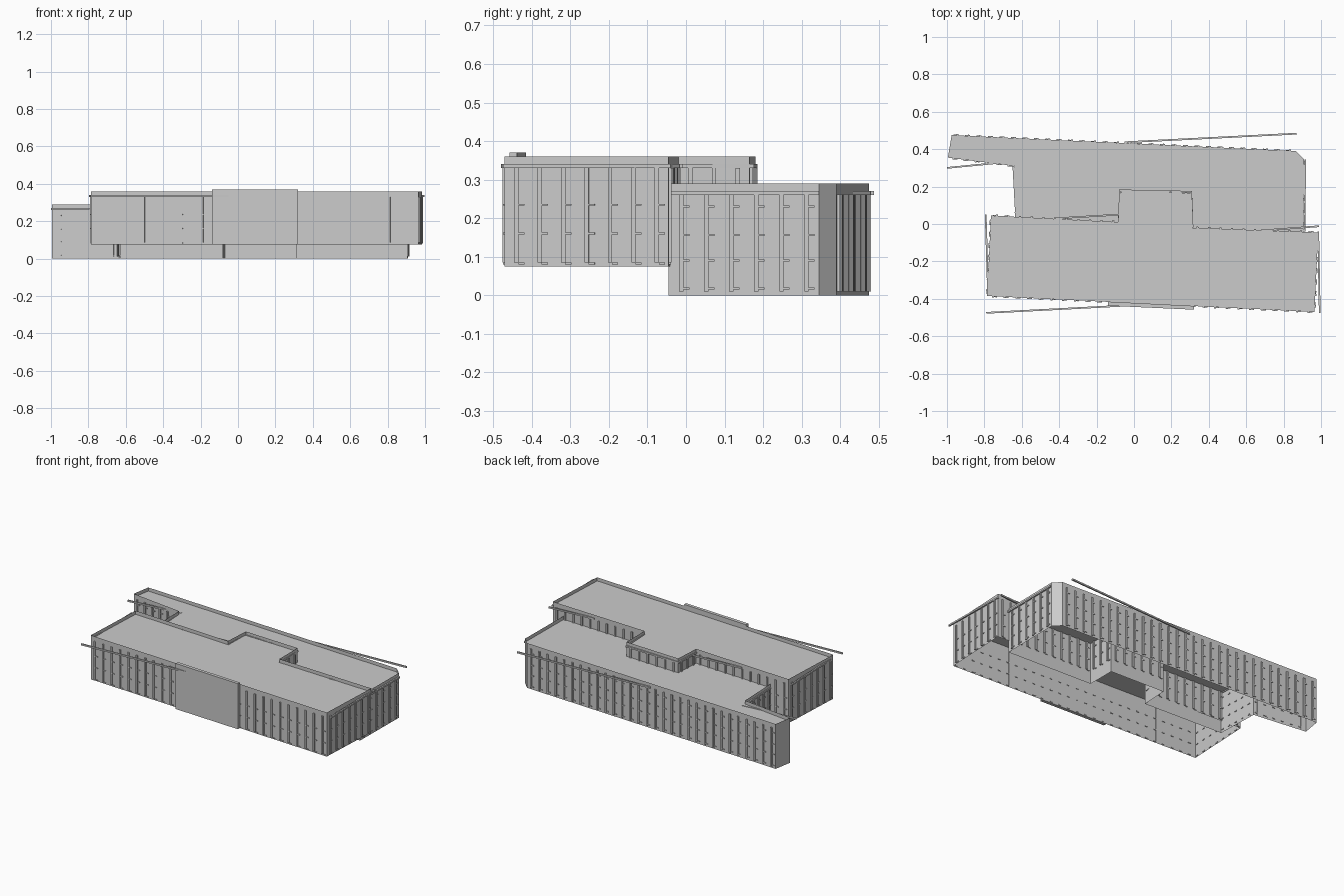
import bpy, bmesh, math
from mathutils import Vector, Matrix

cube = bpy.data.objects.get("Cube")
if cube:
    bpy.data.objects.remove(cube, do_unlink=True)

grey = bpy.data.materials.new("plain_grey")
grey.use_nodes = True
colour = (0.6, 0.6, 0.6, 1)
grey.diffuse_color = colour
grey.node_tree.nodes["Principled BSDF"].inputs["Base Color"].default_value = colour


def finish(bm, name):
    mesh = bpy.data.meshes.new(name)
    bm.to_mesh(mesh)
    bm.free()
    mesh.materials.append(grey)
    obj = bpy.data.objects.new(name, mesh)
    bpy.context.collection.objects.link(obj)
    return obj


def shell(name, outline, low, high, roof):
    """Open-bottomed walls with a roof set below the parapet top."""
    bm = bmesh.new()
    rings = [[bm.verts.new((x, y, z)) for x, y in outline] for z in (low, roof, high)]
    n = len(outline)
    for a, b in zip(rings, rings[1:]):
        for i in range(n):
            j = (i + 1) % n
            bm.faces.new((a[i], a[j], b[j], b[i]))
    bm.faces.new(rings[1])
    return finish(bm, name)


def add_box(bm, centre, size, angle):
    m = Matrix.Translation(centre) @ Matrix.Rotation(angle, 4, 'Z') @ Matrix.Diagonal((*size, 1))
    bmesh.ops.create_cube(bm, size=1, matrix=m)


def fins(name, outline, edges, low, high, floors):
    """Evenly spaced upright window fins with short sills on each floor."""
    bm = bmesh.new()
    for i in edges:
        a = Vector(outline[i])
        d = Vector(outline[(i + 1) % len(outline)]) - a
        count = max(1, round(d.length / 0.062))
        angle = math.atan2(d.y, d.x)
        u = d.normalized()
        out = Vector((u.y, -u.x))
        for k in range(count):
            p = a + d * (k + 0.5) / count
            c = p + out * 0.003
            add_box(bm, (c.x, c.y, (low + high) / 2), (0.011, 0.007, high - low), angle)
            s = p + u * 0.013
            for z in floors:
                add_box(bm, (s.x, s.y, z), (0.016, 0.009, 0.005), angle)
    return finish(bm, name)


def rails(name, lines, z):
    """Thin straight cornice bars."""
    bm = bmesh.new()
    for x1, y1, x2, y2 in lines:
        d = Vector((x2 - x1, y2 - y1))
        add_box(bm, ((x1 + x2) / 2, (y1 + y2) / 2, z), (d.length, 0.009, 0.01),
                math.atan2(d.y, d.x))
    return finish(bm, name)


# Raised front wing
front = [(-.785, -.385), (.965, -.47), (.985, -.045), (.31, -.02),
         (.31, .165), (-.07, .18), (-.08, .01), (-.765, .045)]
shell("front_wing", front, 0.075, 0.36, 0.337)
fins("front_wing_fins", front, range(8), 0.085, 0.33, (0.083, 0.16, 0.235))

# Lower rear wing, notched around the front wing's projection
rear = [(-.63, .03), (-.08, .005), (-.07, .18), (.31, .165), (.31, -.02),
        (.905, -.045), (.91, .345), (.865, .39), (-.975, .475),
        (-.995, .355), (-.64, .31)]
shell("rear_wing", rear, 0, 0.29, 0.267)
fins("rear_wing_fins", rear, (5, 7, 9, 10), 0.01, 0.262, (0.018, 0.09, 0.157, 0.23))

# Plain projecting panel on the front
bm = bmesh.new()
panel = [(-.14, -.415), (-.14, -.437), (.32, -.458), (.32, -.438)]
bottom = bm.faces.new([bm.verts.new((x, y, 0.075)) for x, y in panel])
top = bmesh.ops.extrude_face_region(bm, geom=[bottom])
bmesh.ops.translate(bm, vec=(0, 0, 0.295),
                    verts=[v for v in top["geom"] if isinstance(v, bmesh.types.BMVert)])
bmesh.ops.recalc_face_normals(bm, faces=bm.faces)
finish(bm, "front_panel")

# Cornice bars, some running past the walls
rails("front_wing_cornice", [
    (-.79, -.475, -.02, -.435), (-.793, .05, -.78, -.38), (.985, -.04, .993, -.475),
    (-.42, .03, -.08, .05), (-.08, .01, -.075, .185), (-.08, .18, .31, .172),
    (.305, .175, .313, -.02), (.68, -.035, .99, -.012)], 0.335)
rails("rear_wing_cornice", [
    (-.05, .437, .87, .483), (-1, .3, -.64, .335),
    (-.645, .31, -.63, .035), (.912, -.04, .915, .345)], 0.265)
